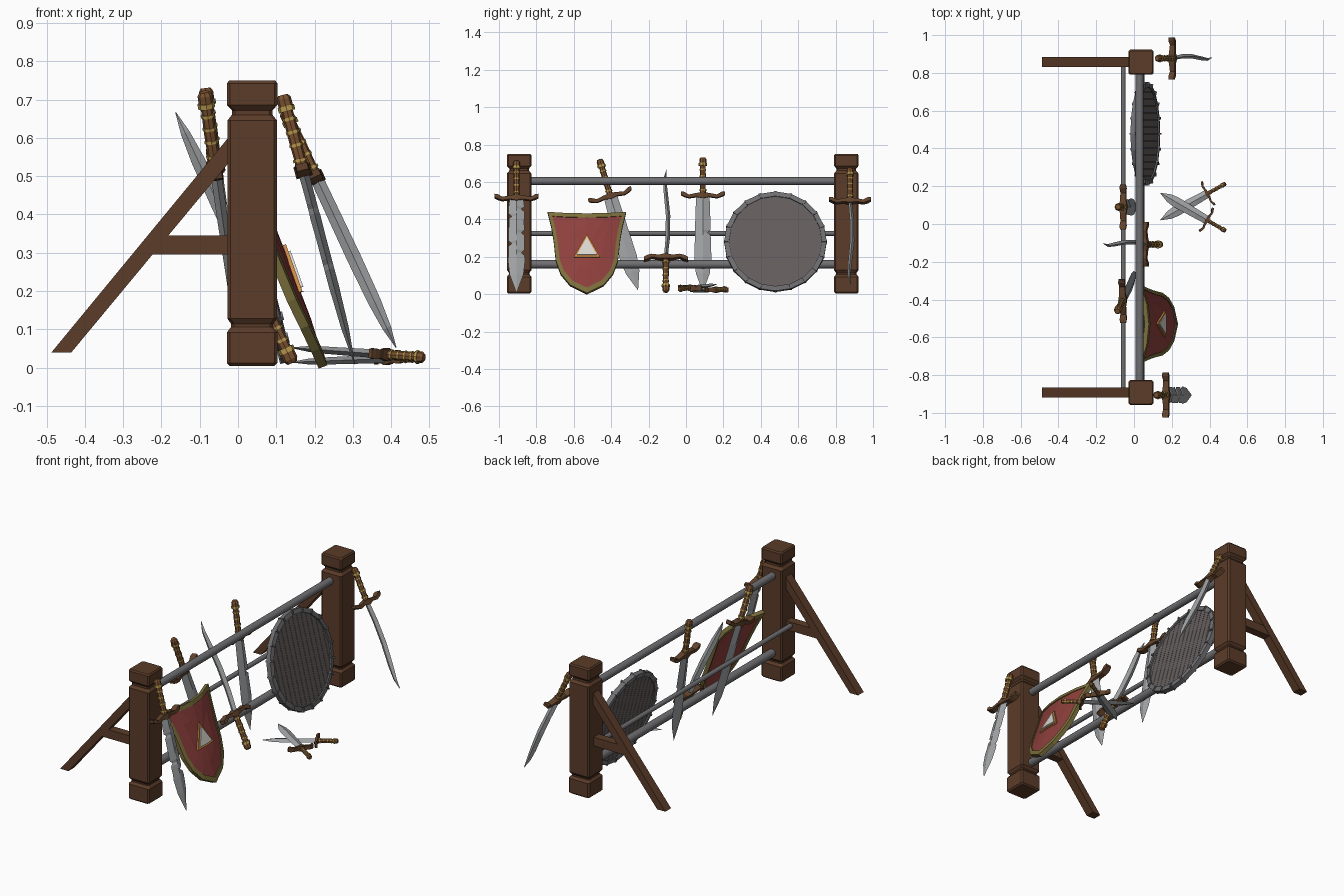
import bpy, bmesh
from math import sin, cos, pi, sqrt, radians
from mathutils import Matrix, Vector

if "Cube" in bpy.data.objects:
    bpy.data.objects.remove(bpy.data.objects["Cube"])


def material(name, r, g, b):
    m = bpy.data.materials.new(name)
    m.diffuse_color = (r, g, b, 1)
    m.use_nodes = True
    m.node_tree.nodes["Principled BSDF"].inputs["Base Color"].default_value = m.diffuse_color
    return m


WOOD = material("wood", .105, .045, .022)
IRON = material("iron", .16, .16, .17)
STEEL = material("steel", .36, .37, .38)
LEATHER = material("leather", .2, .085, .03)
GUARD = material("guard_bronze", .12, .055, .025)
GOLD = material("gold", .5, .33, .08)
PLANK = material("dark_plank", .13, .11, .11)
RED = material("red_paint", .27, .05, .045)
TRIM = material("shield_trim", .2, .16, .045)
WHITE = material("emblem_white", .7, .68, .64)
ORANGE = material("emblem_orange", .6, .25, .06)


def loft(name, stacks, mat, M=Matrix(), smooth=False):
    """Skin each stack of equal-sized rings and cap both ends."""
    bm = bmesh.new()
    for rings in stacks:
        vs = [[bm.verts.new(p) for p in ring] for ring in rings]
        n = len(vs[0])
        for a, b in zip(vs, vs[1:]):
            for i in range(n):
                bm.faces.new((a[i], a[(i + 1) % n], b[(i + 1) % n], b[i]))
        bm.faces.new(vs[0][::-1])
        bm.faces.new(vs[-1])
    bmesh.ops.recalc_face_normals(bm, faces=bm.faces)
    me = bpy.data.meshes.new(name)
    bm.to_mesh(me)
    bm.free()
    me.materials.append(mat)
    me.transform(M)
    ob = bpy.data.objects.new(name, me)
    bpy.context.collection.objects.link(ob)
    if smooth:
        for p in me.polygons:
            p.use_smooth = len(p.vertices) == 4
    return ob


def circle(r, z, n=8):
    return [(r * cos(2 * pi * i / n), r * sin(2 * pi * i / n), z) for i in range(n)]


def box(x0, x1, y0, y1, z0, z1):
    return [[(x0, y0, z), (x1, y0, z), (x1, y1, z), (x0, y1, z)] for z in (z0, z1)]


def prism_y(pts, y0, y1):
    return [[(x, y, z) for x, z in pts] for y in (y0, y1)]


# Posts, with turned-in waists, and their rear braces
POST = [(.004, .058), (.012, .066), (.092, .066), (.106, .055), (.114, .055), (.128, .065),
        (.645, .065), (.66, .053), (.672, .053), (.686, .066), (.742, .066), (.75, .06)]
for side, y in (("left", -.892), ("right", .857)):
    rings = []
    for z, h in POST:
        c = h - .008
        rings.append([(.037 + a, y + b, z) for a, b in
                      ((h, -c), (h, c), (c, h), (-c, h), (-h, c), (-h, -c), (-c, -h), (c, -h))])
    loft(side + "_post", [rings], WOOD)
    loft(side + "_brace", [
        prism_y([(-.487, .04), (-.435, .04), (-.02, .54), (-.02, .607)], y - .026, y + .026),
        prism_y([(-.235, .295), (-.02, .295), (-.02, .345), (-.195, .345)], y - .024, y + .024)], WOOD)

# Rails
for name, x, z, r in (("top", .03, .604, .021), ("middle", -.057, .325, .013), ("lower", .033, .16, .023)):
    M = Matrix.Translation((x, 0, z)) @ Matrix.Rotation(-pi / 2, 4, 'X')
    loft(name + "_rail", [[circle(r, -.87, 12), circle(r, .84, 12)]], IRON, M, True)


def broad_blade(notches=()):
    st = [(.0, .036, .036, .014), (-.12, .04, .04, .014), (-.34, .046, .046, .012),
          (-.42, .037, .037, .01), (-.52, .001, .001, .001)]
    for z, right in notches:
        for d, cut in ((.014, 0), (0, .017), (-.014, 0)):
            w = .042
            st.append((z + d, w - (0 if right else cut), w - (cut if right else 0), .013))
    st.sort(reverse=True)
    return [[(r, 0, z), (0, t, z), (-l, 0, z), (0, -t, z)] for z, l, r, t in st]


def slim_blade():
    st = [(0, .018, .010, 0), (-.12, .019, .012, .011), (-.25, .02, .012, .012),
          (-.38, .018, .011, .0), (-.46, .012, .008, -.006), (-.52, .001, .001, .004)]
    return [[(o + t, 0, z), (o, w, z), (o - t, 0, z), (o, -w, z)] for z, w, t, o in st]


def sword(name, blade, pommel, tip, sx=1, sy=1, bend=1):
    """Local z runs from tip (-.52) to pommel (.205); the guard runs along local x."""
    p, t = Vector(pommel), Vector(tip)
    az = (p - t).normalized()
    ax = Vector((0, 1, 0))
    ax = (ax - az * ax.dot(az)).normalized()
    ay = az.cross(ax)
    s = (p - t).length / .725
    M = Matrix.Translation(t + az * .52 * s) @ Matrix((ax, ay, az)).transposed().to_4x4() \
        @ Matrix.Diagonal((s * sx, s * sy, s, 1))
    loft(name + "_blade", [blade], STEEL, M)
    rings = []
    for x, z, h in ((-.118, .012, .009), (-.1, .006, .012), (-.075, -.005, .009), (-.035, .002, .010),
                    (0, 0, .016), (.035, .002, .010), (.075, -.005, .009), (.1, .006, .012), (.118, .012, .009)):
        z *= bend
        d = h + .006
        rings.append([(x, -d, z - h), (x, d, z - h), (x, d, z + h), (x, -d, z + h)])
    loft(name + "_guard", [rings], GUARD, M)
    loft(name + "_grip", [[circle(r, z) for r, z in ((.018, .0), (.015, .03), (.016, .09), (.015, .16),
                           (.019, .175), (.019, .195), (.013, .205))]], LEATHER, M)
    loft(name + "_grip_bands", [[circle(r, z - h), circle(r, z + h)] for r, z, h in
         ((.019, .03, .004), (.018, .07, .004), (.018, .105, .004), (.018, .14, .004), (.022, .168, .007))],
         GOLD, M)


# Swords leaning on the posts and rails
sword("left_post_sword", broad_blade(((-.06, True), (-.1, False), (-.19, True), (-.25, False), (-.3, True))),
      (.117, -.906, .712), (.305, -.906, .008))
sword("right_post_sword", slim_blade(), (.122, .877, .672), (.413, .877, .052))
sword("upturned_sword", slim_blade(), (.142, -.108, .012), (-.163, -.108, .667))
sword("center_sword", broad_blade(((-.2, True),)), (-.085, .09, .73), (.015, .09, .012))
sword("tilted_sword", broad_blade(), (-.088, -.462, .72), (.012, -.257, .022))

# Crossed short swords on the ground
sword("fallen_sword_a", broad_blade(), (.486, .215, .027), (.138, .02, .014), 1.1, 1.4)
sword("fallen_sword_b", broad_blade(), (.486, -.037, .027), (.138, .165, .052), 1.1, 1.4, -1)

# Round plank shield with a studded rim
M = Matrix.Translation((.06, .478, .28)) @ Matrix.Rotation(radians(-14), 4, 'Y')
N, R = 20, .274
rim = []
for i in range(N + 1):
    a = 2 * pi * i / N
    rim.append([(x, r * cos(a), r * sin(a)) for x, r in
                ((-.015, R - .026), (-.013, R), (.013, R), (.017, R - .026))])
loft("round_shield_rim", [[a, b] for a, b in zip(rim, rim[1:])], IRON, M)
planks, n, rp = [], 14, R - .014
for i in range(n):
    y0 = -rp + 2 * rp * i / n + .001
    y1 = -rp + 2 * rp * (i + 1) / n - .001
    h0, h1 = (sqrt(max(rp * rp - y * y, .0004)) for y in (y0, y1))
    planks.append([[(x, y0, -h0), (x, y1, -h1), (x, y1, h1), (x, y0, h0)] for x in (-.009, .009)])
planks.append([[(x, c[0], c[1]) for c in circle(rp, 0, N)] for x in (-.006, .006)])
loft("round_shield_planks", planks, PLANK, M)
for i in range(N):
    S = M @ Matrix.Rotation(2 * pi * i / N, 4, 'X')
    loft("round_shield_stud", [box(-.017, .021, -.005, .005, R - .024, R + .001)], IRON, S)

# Heater shield: bowed outline, red panel, raised trim and triangle emblem
TILT = .385
HALF = [(.0, .432), (.11, .434), (.21, .44), (.19, .36), (.178, .29), (.166, .18), (.14, .11), (.09, .05), (0, .006)]
OUT = HALF + [(-y, z) for y, z in HALF[-2:0:-1]]


def on_shield(y, z, lift):
    return (.245 - TILT * z - .9 * y * y + lift * .93 - .1 * max(0, .1 - z), -.53 + y, z + lift * .36)


def scaled(k):
    return [(y * k, .25 + (z - .25) * k) for y, z in OUT]


trim = []
outer, inner = scaled(1), scaled(.88)
for i in range(len(OUT)):
    j = (i + 1) % len(OUT)
    quad = (outer[i], outer[j], inner[j], inner[i])
    trim.append([[on_shield(*q, lift) for q in quad] for lift in (-.024, 0)])
loft("heater_shield_trim", trim, TRIM)
panel = [[on_shield(*q, lift) for q in scaled(k)] for k, lift in
         ((.01, -.021), (.5, -.021), (.92, -.021), (.92, -.005), (.5, -.005), (.01, -.005))]
loft("heater_shield_panel", [panel], RED)
for name, k, lift, mat in (("emblem_border", 1, .004, ORANGE), ("emblem", .76, .009, WHITE)):
    tri = [(y * k, .243 + z * k) for y, z in ((-.07, -.045), (0, -.045), (.07, -.045), (0, .078))]
    loft("heater_shield_" + name, [[[on_shield(*q, l) for q in tri] for l in (-.01, lift)]], mat)
